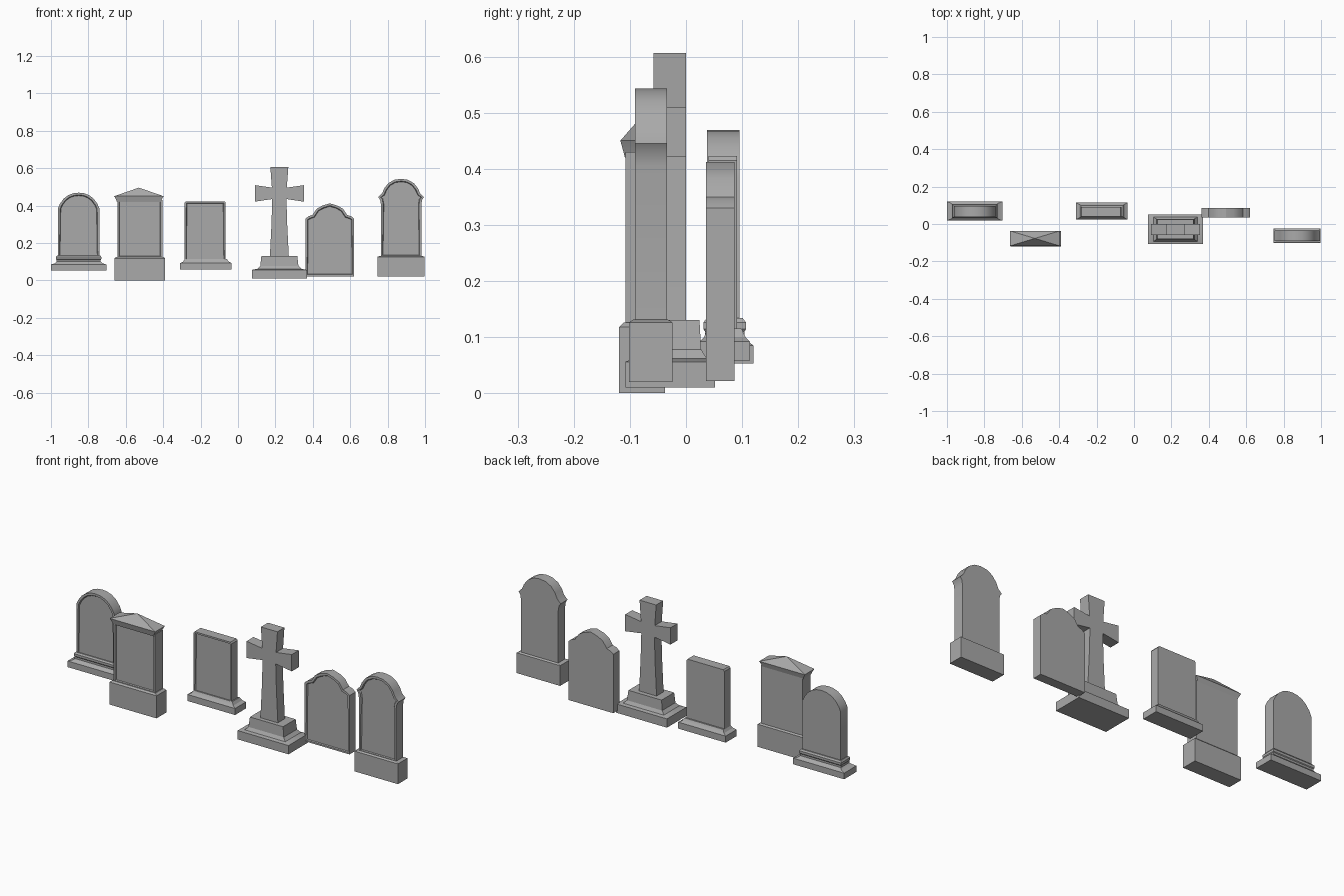
import bpy, bmesh

cube = bpy.data.objects.get("Cube")
if cube:
    bpy.data.objects.remove(cube, do_unlink=True)

stone = bpy.data.materials.new("weathered grey stone")
stone.use_nodes = True
GREY = (0.4, 0.4, 0.4, 1)
stone.diffuse_color = GREY
stone.node_tree.nodes["Principled BSDF"].inputs["Base Color"].default_value = GREY


def finish(bm, name):
    """Turn a bmesh into a stone object with sharp creases."""
    bmesh.ops.recalc_face_normals(bm, faces=bm.faces[:])
    me = bpy.data.meshes.new(name)
    bm.to_mesh(me)
    bm.free()
    me.materials.append(stone)
    for p in me.polygons:
        p.use_smooth = True
    me.set_sharp_from_angle(angle=0.5)
    obj = bpy.data.objects.new(name, me)
    bpy.context.collection.objects.link(obj)
    return obj


def stack(name, cx, cy, levels):
    """Loft of rectangles; each level is (z, half width, half depth)."""
    bm = bmesh.new()
    rings = [[bm.verts.new((cx + sx * hx, cy + sy * hy, z))
              for sx, sy in ((-1, -1), (1, -1), (1, 1), (-1, 1))]
             for z, hx, hy in levels]
    for a, b in zip(rings, rings[1:]):
        for i in range(4):
            j = (i + 1) % 4
            bm.faces.new((a[i], a[j], b[j], b[i]))
    bm.faces.new(rings[0])
    bm.faces.new(rings[-1])
    bmesh.ops.remove_doubles(bm, verts=bm.verts[:], dist=0.0001)
    return finish(bm, name)


def slab(name, cx, front, back, half, rim=0.0, sink=0.0):
    """Mirrored outline, (half width, z) from foot to crown, with a sunk front panel."""
    outline = [(cx + x, z) for x, z in half]
    outline += [(cx - x, z) for x, z in reversed(half) if x > 0]
    bm = bmesh.new()
    f = [bm.verts.new((x, front, z)) for x, z in outline]
    b = [bm.verts.new((x, back, z)) for x, z in outline]
    face = bm.faces.new(f)
    bm.faces.new(b[::-1])
    for i in range(len(f)):
        j = (i + 1) % len(f)
        bm.faces.new((f[j], f[i], b[i], b[j]))
    bmesh.ops.recalc_face_normals(bm, faces=bm.faces[:])
    if rim:
        bmesh.ops.inset_region(bm, faces=[face], thickness=rim)
        bmesh.ops.inset_region(bm, faces=[face], thickness=0.004, depth=-sink)
    return finish(bm, name)


# Round-topped stone on a moulded plinth
stack("round_stone_plinth", -0.852, 0.069,
      [(0.053, 0.148, 0.051), (0.085, 0.148, 0.051), (0.092, 0.126, 0.042),
       (0.1, 0.118, 0.035), (0.11, 0.118, 0.035), (0.114, 0.121, 0.038),
       (0.126, 0.121, 0.038), (0.134, 0.115, 0.032)])
slab("round_stone_slab", -0.852, 0.037, 0.095,
     [(0.111, 0.12), (0.111, 0.385), (0.1, 0.41), (0.08, 0.437),
      (0.055, 0.456), (0.028, 0.466), (0, 0.469)], 0.012, 0.006)

# Gabled stone with a hipped cap
stack("gabled_stone_base", -0.525, -0.078,
      [(0, 0.136, 0.041), (0.118, 0.136, 0.041), (0.126, 0.125, 0.033)])
slab("gabled_stone_slab", -0.525, -0.108, -0.044,
     [(0.12, 0.12), (0.12, 0.43)], 0.012, 0.006)
stack("gabled_stone_cap", -0.53, -0.077,
      [(0.42, 0.118, 0.032), (0.432, 0.122, 0.035), (0.45, 0.132, 0.04),
       (0.496, 0, 0)])

# Plain square stone
stack("square_stone_base", -0.172, 0.069,
      [(0.058, 0.138, 0.045), (0.092, 0.138, 0.045), (0.1, 0.122, 0.037),
       (0.115, 0.112, 0.03)])
slab("square_stone_slab", -0.176, 0.04, 0.091,
     [(0.11, 0.1), (0.11, 0.415), (0.104, 0.423)], 0.01, 0.006)

# Cross on a stepped pedestal
stack("cross_pedestal", 0.221, -0.028,
      [(0.01, 0.147, 0.08), (0.056, 0.147, 0.08), (0.062, 0.118, 0.065),
       (0.078, 0.102, 0.055), (0.13, 0.096, 0.052)])
slab("cross", 0.221, -0.058, 0,
     [(0.051, 0.12), (0.048, 0.18), (0.042, 0.3), (0.038, 0.435),
      (0.131, 0.421), (0.131, 0.509), (0.04, 0.496), (0.048, 0.606)])

# Stone with rounded shoulders
slab("shouldered_stone", 0.491, 0.036, 0.086,
     [(0.13, 0.022), (0.13, 0.33), (0.114, 0.343), (0.092, 0.35),
      (0.07, 0.383), (0.04, 0.4), (0, 0.412)], 0.012, 0.006)

# Horned arch stone on a block base
stack("arched_stone_base", 0.872, -0.063,
      [(0.02, 0.126, 0.039), (0.126, 0.126, 0.039), (0.131, 0.112, 0.031)])
slab("arched_stone_slab", 0.872, -0.091, -0.034,
     [(0.108, 0.125), (0.108, 0.405), (0.112, 0.43), (0.122, 0.445),
      (0.102, 0.465), (0.09, 0.492), (0.068, 0.52), (0.036, 0.538),
      (0, 0.543)], 0.012, 0.006)
